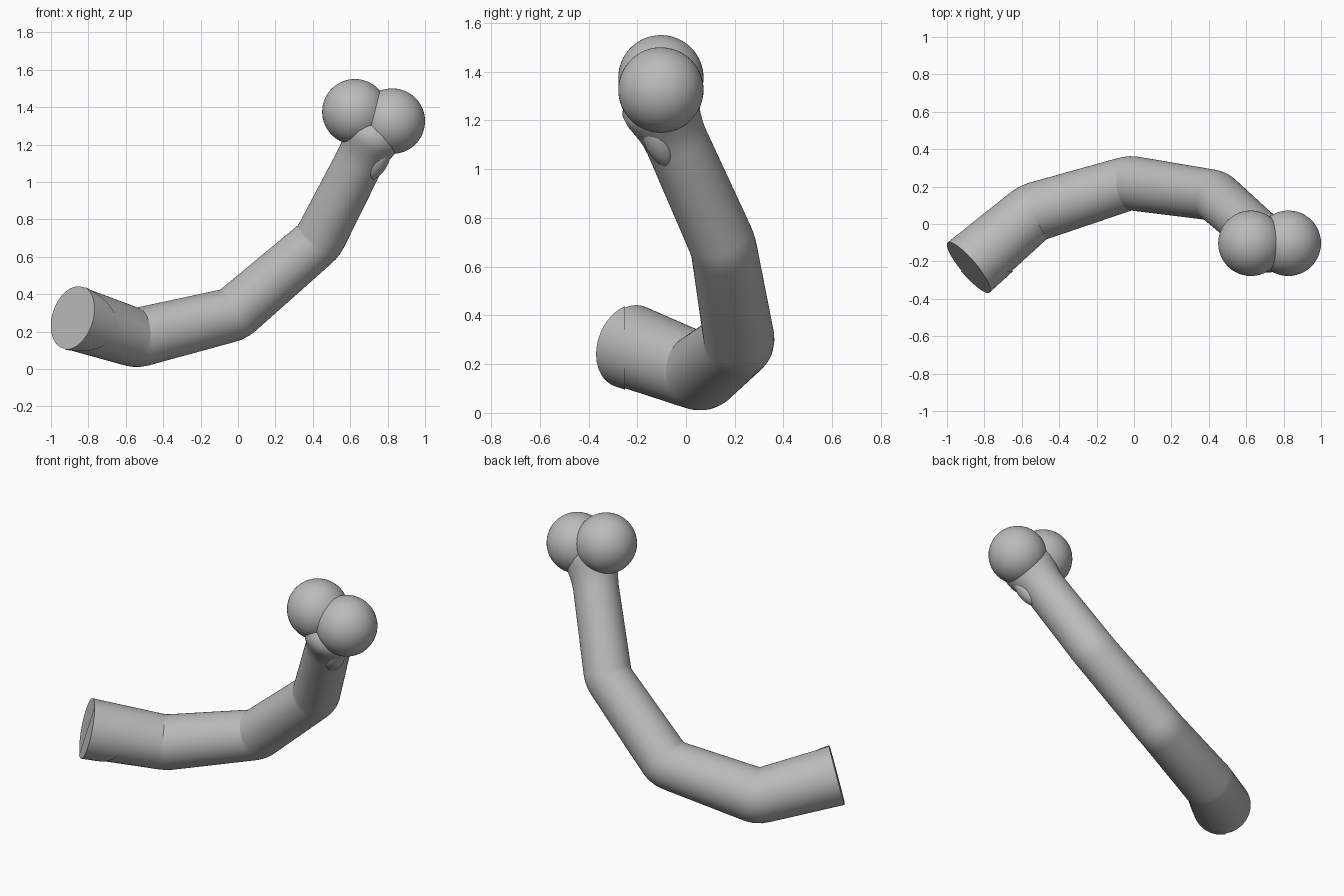
import bpy, bmesh, math
from mathutils import Vector

cube = bpy.data.objects.get("Cube")
if cube:
    bpy.data.objects.remove(cube, do_unlink=True)

grey = bpy.data.materials.new("plain grey")
grey.use_nodes = True
colour = (0.5, 0.5, 0.5, 1)
grey.diffuse_color = colour
grey.node_tree.nodes["Principled BSDF"].inputs["Base Color"].default_value = colour

SIDES = 64


def finish(name, bm, angle=35):
    bmesh.ops.recalc_face_normals(bm, faces=bm.faces[:])
    mesh = bpy.data.meshes.new(name)
    bm.to_mesh(mesh)
    bm.free()
    mesh.materials.append(grey)
    obj = bpy.data.objects.new(name, mesh)
    bpy.context.collection.objects.link(obj)
    bpy.ops.object.select_all(action='DESELECT')
    obj.select_set(True)
    bpy.context.view_layer.objects.active = obj
    bpy.ops.object.shade_smooth_by_angle(angle=math.radians(angle))
    return obj


def sweep(path):
    """Mitred round tube through (point, radius) pairs, capped at both ends."""
    bm = bmesh.new()
    pts = [Vector(p) for p, r in path]
    dirs = [(b - a).normalized() for a, b in zip(pts, pts[1:])]
    side = dirs[0].cross(Vector((0, 0, 1))).normalized()
    rings = []
    for i, (p, r) in enumerate(path):
        d_in = dirs[max(i - 1, 0)]
        d_out = dirs[min(i, len(dirs) - 1)]
        normal = (d_in + d_out).normalized()
        up = side.cross(d_in)
        ring = []
        for k in range(SIDES):
            a = 2 * math.pi * k / SIDES
            v = (side * math.cos(a) + up * math.sin(a)) * r
            v -= d_in * (v.dot(normal) / d_in.dot(normal))
            ring.append(bm.verts.new(pts[i] + v))
        rings.append(ring)
        side = d_in.rotation_difference(d_out) @ side
    for a, b in zip(rings, rings[1:]):
        for k in range(SIDES):
            j = (k + 1) % SIDES
            bm.faces.new((a[k], a[j], b[j], b[k]))
    bm.faces.new(rings[0])
    bm.faces.new(rings[-1])
    return bm


def ball(name, centre, radius):
    bm = bmesh.new()
    bmesh.ops.create_uvsphere(bm, u_segments=48, v_segments=32, radius=radius)
    bmesh.ops.translate(bm, verts=bm.verts[:], vec=Vector(centre))
    return finish(name, bm)


# Bent shaft: joints with a tight rounded corner
joints = [((-0.885, -0.23, 0.275), 0.172), ((-0.545, 0.06, 0.165), 0.158),
          ((-0.025, 0.22, 0.292), 0.145), ((0.432, 0.153, 0.685), 0.136),
          ((0.65, -0.038, 1.112), 0.13)]
path = [joints[0]]
for (a, ra), (b, rb), (c, rc) in zip(joints, joints[1:], joints[2:]):
    a, b, c = Vector(a), Vector(b), Vector(c)
    start = b + (a - b).normalized() * 0.035
    end = b + (c - b).normalized() * 0.035
    for t in (0, 0.33, 0.67, 1):
        path.append((start * (1 - t) ** 2 + b * 2 * t * (1 - t) + end * t * t, rb))

# Neck flares out where it meets the two balls
tip = Vector(joints[-1][0])
axis = (tip - Vector(joints[-2][0])).normalized()
for step, radius in ((0, 0.13), (0.04, 0.132), (0.08, 0.138), (0.12, 0.148),
                     (0.16, 0.158), (0.2, 0.16), (0.24, 0.14), (0.27, 0.1)):
    path.append((tip + axis * step, radius))
finish("shaft", sweep(path), 40)

# Slightly wider sleeve wrapped round the front of the cut end
base, knee = Vector(joints[0][0]), Vector(joints[1][0])
heading = (knee - base).normalized()
sleeve = sweep([(base - heading * 0.002, 0.177), (base + heading * 0.34, 0.166)])
cut = bmesh.ops.bisect_plane(sleeve, geom=sleeve.verts[:] + sleeve.edges[:] + sleeve.faces[:],
                             plane_co=(0, -0.25, 0), plane_no=(0, 1, 0), clear_outer=True)
rim = [e for e in cut["geom_cut"] if isinstance(e, bmesh.types.BMEdge)]
bmesh.ops.holes_fill(sleeve, edges=rim, sides=0)
finish("end_sleeve", sleeve)

# Pair of balls at the top
ball("right_ball", (0.625, -0.103, 1.375), 0.175)
ball("left_ball", (0.825, -0.103, 1.325), 0.175)

# Small fold on the underside of the neck
fold = ball("neck_fold", (0, 0, 0), 1)
fold.scale = (0.06, 0.06, 0.12)
fold.rotation_mode = 'QUATERNION'
fold.rotation_quaternion = axis.to_track_quat('Z', 'Y')
fold.location = (0.745, -0.11, 1.115)
